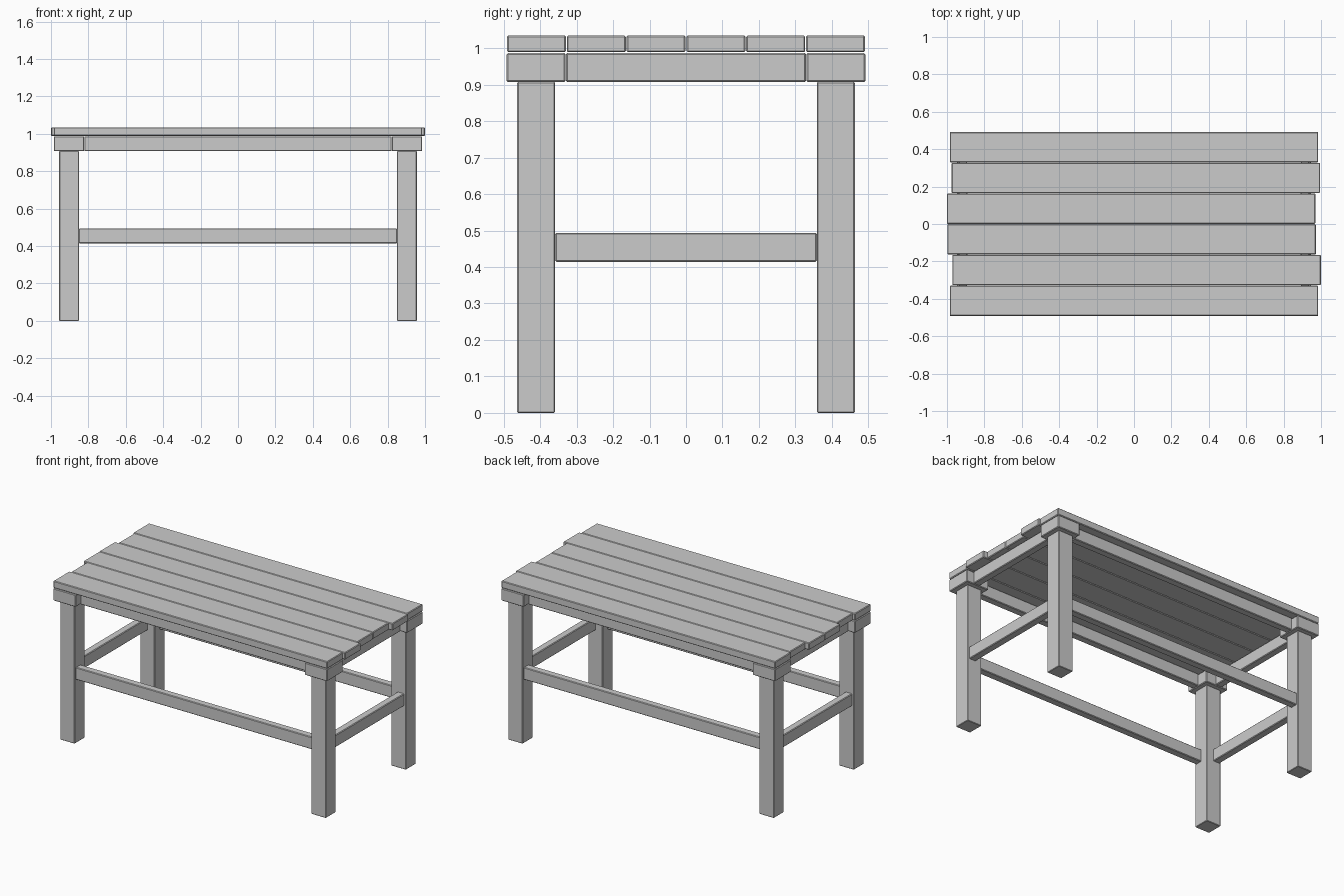
import bpy

if "Cube" in bpy.data.objects:
    bpy.data.objects.remove(bpy.data.objects["Cube"])


def box(name, x, y, z, bevel=0.004):
    """Box spanning the (min, max) pairs, with a tiny chamfer on its edges."""
    bpy.ops.mesh.primitive_cube_add(size=1)
    ob = bpy.context.object
    ob.name = name
    ob.location = [(a + b) / 2 for a, b in (x, y, z)]
    ob.scale = [abs(b - a) for a, b in (x, y, z)]
    bpy.ops.object.transform_apply(location=False, rotation=False, scale=True)
    mod = ob.modifiers.new("chamfer", 'BEVEL')
    mod.width = bevel
    mod.segments = 1
    return ob


# Top planks, slightly staggered along x
pitch = 0.164
shifts = [0.0, 0.014, -0.013, -0.015, 0.01, 0.0]
for i, s in enumerate(shifts):
    y0 = -0.492 + i * pitch
    box(f"top_plank_{i + 1}", (s - 0.985, s + 0.985),
        (y0 + 0.001, y0 + pitch - 0.001), (0.989, 1.035))

# Legs with corner blocks on top
for sx, xn in ((-1, "left"), (1, "right")):
    for sy, yn in ((-1, "front"), (1, "back")):
        box(f"{yn}_{xn}_leg", (sx * 0.851, sx * 0.956),
            (sy * 0.359, sy * 0.463), (0, 0.908), 0.003)
        box(f"{yn}_{xn}_corner_block", (sx * 0.823, sx * 0.985),
            (sy * 0.330, sy * 0.492), (0.907, 0.987))

# Long rails: apron under the top, stretcher between the legs
for s, n in ((-1, "front"), (1, "back")):
    box(f"{n}_apron", (-0.822, 0.822), (s * 0.398, s * 0.445), (0.907, 0.987))
    box(f"{n}_stretcher", (-0.851, 0.851), (s * 0.405, s * 0.453), (0.414, 0.494))

# Short rails at both ends
for s, n in ((-1, "left"), (1, "right")):
    box(f"{n}_apron", (s * 0.891, s * 0.938), (-0.329, 0.329), (0.907, 0.987))
    box(f"{n}_stretcher", (s * 0.898, s * 0.946), (-0.359, 0.359), (0.414, 0.494))
